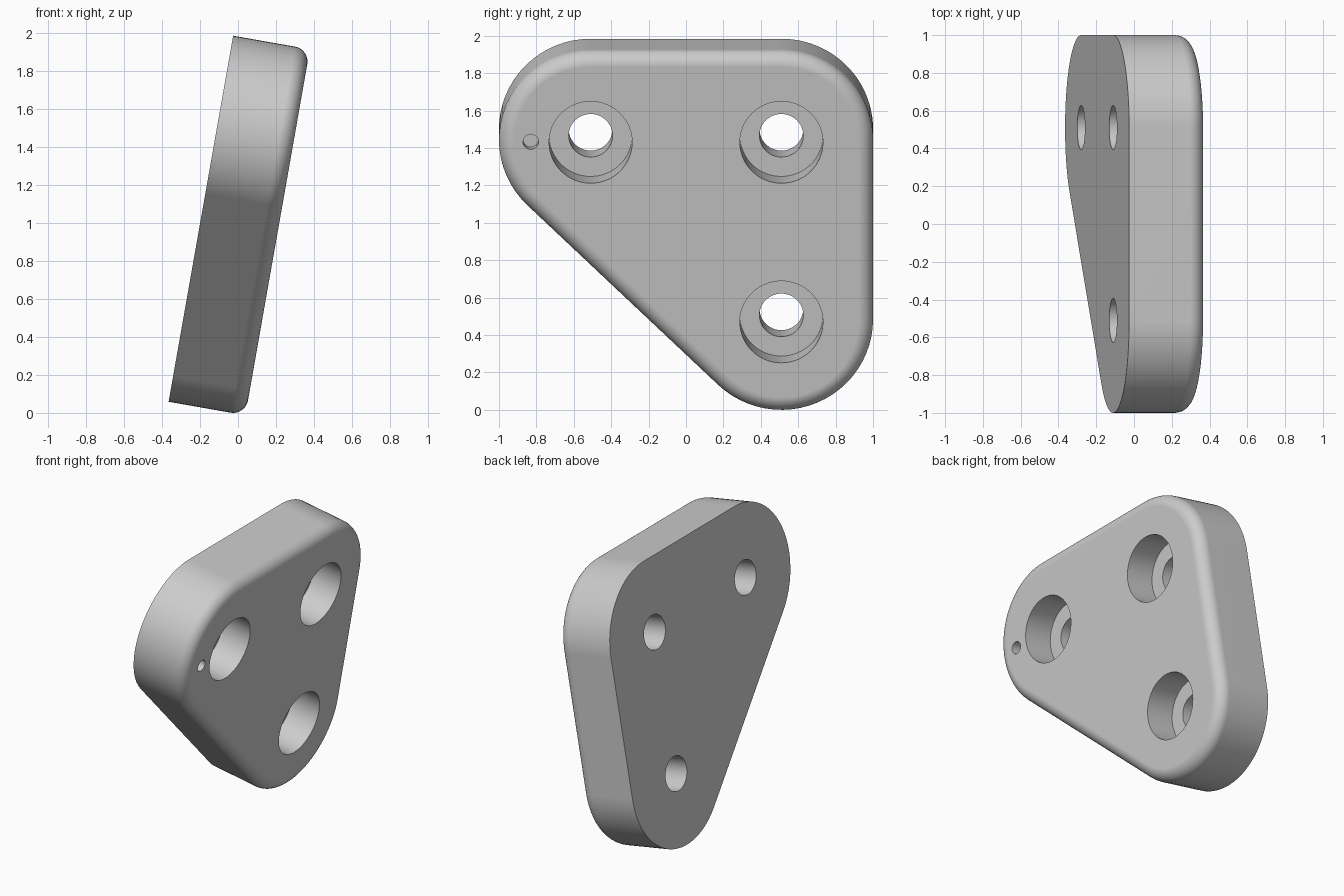
import bpy, bmesh, math
from mathutils import Matrix, Vector

if "Cube" in bpy.data.objects:
    bpy.data.objects.remove(bpy.data.objects["Cube"])

TILT = math.radians(10)
THICK, FILLET, CORNER = 0.41, 0.08, 0.49
BORE_FLOOR = 0.20
# Corner centres in plate space (across, up), counter-clockwise from the bottom
CENTRES = [(0.51, 0.49), (0.51, 1.465), (-0.51, 1.465)]

grey = bpy.data.materials.new("Grey")
grey.use_nodes = True
colour = (0.6, 0.6, 0.6, 1)
grey.diffuse_color = colour
grey.node_tree.nodes["Principled BSDF"].inputs["Base Color"].default_value = colour


def outline(radius, steps=24):
    """Rounded triangle: one arc per corner, between neighbouring edge normals."""
    points = []
    for i, c in enumerate(CENTRES):
        c, before, after = Vector(c), Vector(CENTRES[i - 1]), Vector(CENTRES[(i + 1) % 3])
        d0, d1 = c - before, after - c
        start = math.atan2(-d0.x, d0.y)
        sweep = (math.atan2(-d1.x, d1.y) - start) % (2 * math.pi)
        for k in range(steps + 1):
            a = start + sweep * k / steps
            points.append((c.x + radius * math.cos(a), c.y + radius * math.sin(a)))
    return points


def circle(centre, radius, count=64):
    return [(centre[0] + radius * math.cos(2 * math.pi * i / count),
             centre[1] + radius * math.sin(2 * math.pi * i / count)) for i in range(count)]


def loft(name, layers):
    """Closed solid through stacked (points, height) layers of equal point count."""
    bm = bmesh.new()
    loops = [[bm.verts.new((x, y, z)) for x, y in points] for points, z in layers]
    for low, high in zip(loops, loops[1:]):
        for i in range(len(low)):
            j = (i + 1) % len(low)
            bm.faces.new((low[i], low[j], high[j], high[i]))
    bm.faces.new(loops[0])
    bm.faces.new(loops[-1])
    bmesh.ops.recalc_face_normals(bm, faces=bm.faces)
    mesh = bpy.data.meshes.new(name)
    bm.to_mesh(mesh)
    bm.free()
    mesh.materials.append(grey)
    obj = bpy.data.objects.new(name, mesh)
    bpy.context.collection.objects.link(obj)
    return obj


# Plate: stacked outlines, with a rounded front rim
layers = [(outline(CORNER), 0.0)]
for k in range(11):
    a = math.pi / 2 * k / 10
    layers.append((outline(CORNER - FILLET * (1 - math.cos(a))),
                   THICK - FILLET + FILLET * math.sin(a)))
plate = loft("mounting_plate", layers)

# Cutters: three counterbored bolt holes and a shallow index hole
bolt_steps = [(0.117, -0.1), (0.117, BORE_FLOOR), (0.222, BORE_FLOOR), (0.222, THICK + 0.1)]
cutters = [loft("bolt_hole_cutter", [(circle(c, r), z) for r, z in bolt_steps])
           for c in CENTRES]
index_circle = circle((-0.83, 1.468), 0.041, 32)
cutters.append(loft("index_hole_cutter",
                    [(index_circle, THICK - 0.07), (index_circle, THICK + 0.1)]))

bpy.ops.object.select_all(action='DESELECT')
plate.select_set(True)
bpy.context.view_layer.objects.active = plate
for c in cutters:
    c.hide_render = True
    mod = plate.modifiers.new("hole", 'BOOLEAN')
    mod.operation, mod.solver, mod.object = 'DIFFERENCE', 'EXACT', c
    bpy.ops.object.modifier_apply(modifier=mod.name)
    bpy.data.objects.remove(c)

# Lean the plate: across -> +y, up -> leaning toward +x, front face -> +x and down
s, c = math.sin(TILT), math.cos(TILT)
plate.data.transform(Matrix(((0, s, c, -0.365), (1, 0, 0, 0), (0, c, -s, 0.0585), (0, 0, 0, 1))))

bpy.ops.object.shade_smooth_by_angle(angle=math.radians(30))
weighted = plate.modifiers.new("clean_normals", 'WEIGHTED_NORMAL')
weighted.keep_sharp = True
